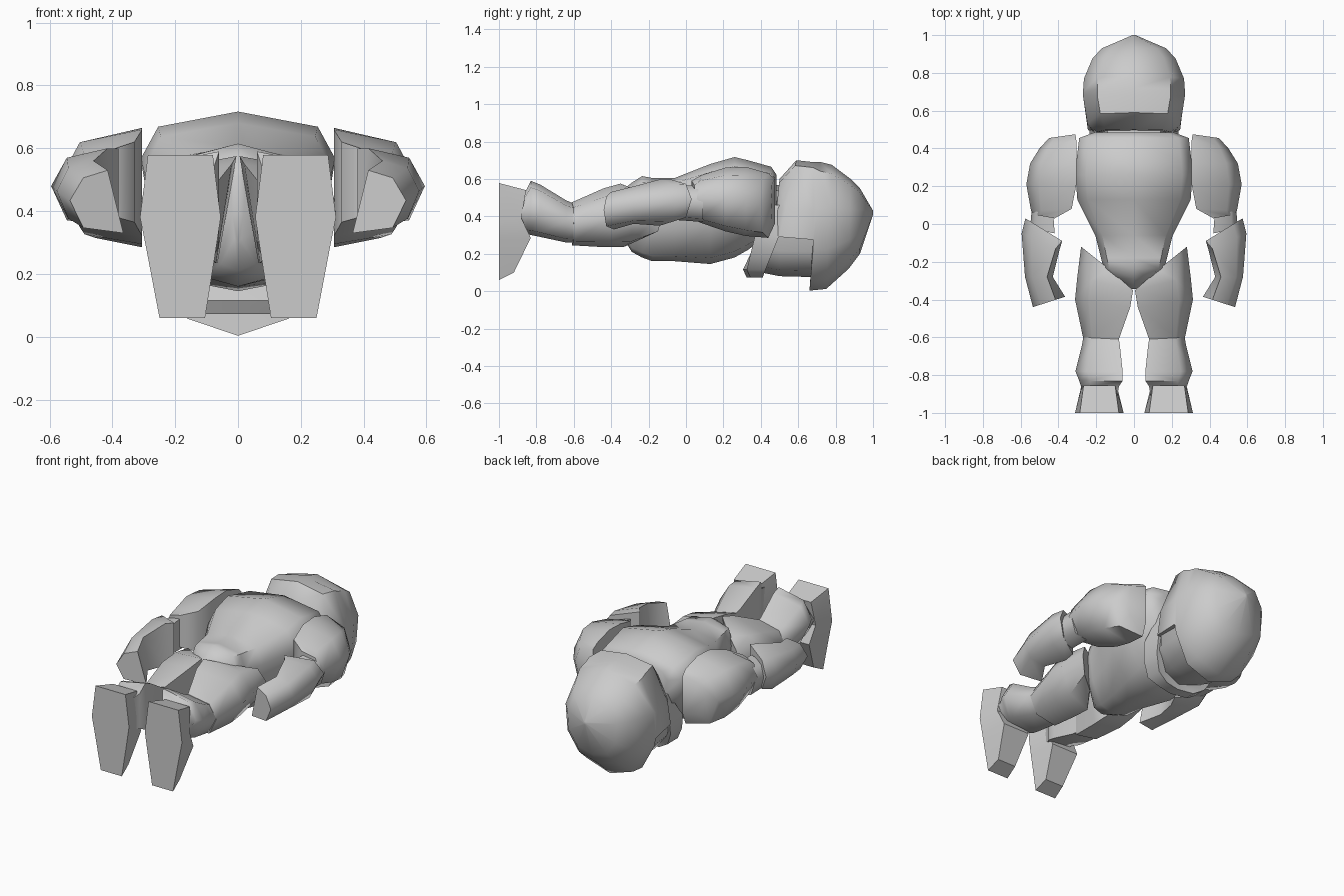
import bpy, bmesh, math

grey = bpy.data.materials.new("plain_grey")
grey.diffuse_color = (0.6, 0.6, 0.6, 1)


def loft(name, rings, mirror=False, angle=32):
    """Skin a closed solid through rings of points with equal counts."""
    bm = bmesh.new()
    loops = [[bm.verts.new(p) for p in r] for r in rings]
    n = len(loops[0])
    for a, b in zip(loops, loops[1:]):
        for i in range(n):
            j = (i + 1) % n
            bm.faces.new((a[i], a[j], b[j], b[i]))
    bm.faces.new(loops[0])
    bm.faces.new(loops[-1])
    bmesh.ops.recalc_face_normals(bm, faces=bm.faces)
    me = bpy.data.meshes.new(name)
    bm.to_mesh(me)
    bm.free()
    ob = bpy.data.objects.new(name, me)
    bpy.context.collection.objects.link(ob)
    me.materials.append(grey)
    if mirror:
        ob.modifiers.new("mirror", "MIRROR").use_mirror_merge = False
    bpy.ops.object.select_all(action='DESELECT')
    ob.select_set(True)
    bpy.context.view_layer.objects.active = ob
    bpy.ops.object.shade_smooth_by_angle(angle=math.radians(angle))
    return ob


def symmetric(half):
    """Close a half outline (first and last point on the centre line)."""
    return half + [(-x, y, z) for x, y, z in half[-2:0:-1]]


def limb(y_in, y_out, x_in, x_out, z_lo, z_hi, up=0, low=0, ridge=0.75, drop=0.12):
    """Section with an inner side (shifted by up/low) and a ridge along the outer side."""
    w, h = x_out - x_in, z_hi - z_lo
    xz = [(up / w, z_hi), (ridge, z_hi - drop * h), (1, z_lo + 0.52 * h),
          (ridge, z_lo + drop * 0.7 * h), (low / w, z_lo)]
    return [(x_in + f * w, y_in + f * (y_out - y_in), z) for f, z in xz]


def helmet_ring(y_lo, y_hi, w, z_lo, z_hi, round_low=1):
    m, h = 0.42, z_hi - z_lo
    pts = [(0, z_hi), (0.72 * w, z_hi - 0.07 * h), (w, m + 0.04 * h),
           ((0.99 - 0.04 * round_low) * w, z_lo + 0.32 * round_low * h),
           (0.6 * w, z_lo + 0.08 * round_low * h), (0, z_lo)]
    return symmetric([(x, y_lo + (y_hi - y_lo) * (z - z_lo) / h, z) for x, z in pts])


def torso_ring(y, w, z_lo, z_hi, bulge=0.1):
    h = z_hi - z_lo
    return symmetric([(0, y, z_hi), (0.82 * w, y, z_hi - bulge * h),
                      (w, y, z_hi - 0.28 * h), (0.9 * w, y, z_lo + 0.38 * h),
                      (0.55 * w, y, z_lo + 0.06 * h), (0, y, z_lo)])


def block(z, w, y_lo, y_hi, bow=0.0):
    """Level slice of a centred block, bowed along its middle."""
    return symmetric([(0, y_hi + bow, z), (w, y_hi, z), (w, y_lo, z), (0, y_lo + bow, z)])


# Head shell: nape rim, open cheeks, brow, crown
loft("helmet", [helmet_ring(*r) for r in (
    (0.47, 0.50, 0.21, 0.30, 0.60, 0), (0.50, 0.59, 0.247, 0.29, 0.70, 0),
    (0.68, 0.68, 0.27, 0.275, 0.69, 0), (0.66, 0.72, 0.27, 0.003, 0.69),
    (0.75, 0.78, 0.265, 0.012, 0.675), (0.87, 0.88, 0.22, 0.12, 0.60),
    (0.93, 0.93, 0.17, 0.20, 0.55), (1.0, 1.0, 0.008, 0.41, 0.43))], angle=50)
loft("face", [helmet_ring(*r) for r in (
    (0.40, 0.47, 0.19, 0.10, 0.50), (0.50, 0.52, 0.235, 0.08, 0.50),
    (0.69, 0.69, 0.25, 0.075, 0.50))], angle=50)
loft("jaw_guard", [block(0.072, 0.10, 0.345, 0.41, -0.02), block(0.115, 0.17, 0.325, 0.425, -0.02),
                   block(0.20, 0.215, 0.345, 0.46), block(0.30, 0.235, 0.37, 0.50),
                   block(0.46, 0.21, 0.475, 0.53)])
loft("neck", [torso_ring(0.38, 0.17, 0.27, 0.58), torso_ring(0.56, 0.17, 0.25, 0.56)])

# Body tapering from chest to crotch
loft("torso", [torso_ring(*r) for r in (
    (0.485, 0.21, 0.36, 0.62), (0.455, 0.29, 0.31, 0.665), (0.33, 0.305, 0.22, 0.70),
    (0.26, 0.31, 0.18, 0.717, 0.09), (0.13, 0.30, 0.145, 0.68, 0.08),
    (-0.06, 0.205, 0.16, 0.605, 0.06), (-0.18, 0.175, 0.16, 0.605, 0.06),
    (-0.235, 0.16, 0.18, 0.615, 0.08), (-0.29, 0.10, 0.21, 0.58), (-0.345, 0.02, 0.30, 0.535))],
     angle=60)

# Arms
loft("upper_arm", [limb(*r) for r in (
    (0.475, 0.455, 0.31, 0.45, 0.36, 0.60), (0.44, 0.40, 0.305, 0.50, 0.285, 0.63),
    (0.32, 0.32, 0.305, 0.55, 0.295, 0.665), (0.21, 0.21, 0.305, 0.57, 0.32, 0.66),
    (0.08, 0.07, 0.33, 0.545, 0.365, 0.62), (0.03, 0.05, 0.42, 0.53, 0.39, 0.59))], True, 62)
loft("elbow", [limb(0.09, 0.09, 0.43, 0.54, 0.37, 0.57), limb(-0.05, -0.02, 0.42, 0.55, 0.38, 0.56)],
     True, 62)
loft("forearm", [limb(*r) for r in (
    (-0.09, 0.03, 0.38, 0.575, 0.375, 0.60), (-0.14, -0.05, 0.395, 0.595, 0.35, 0.60, 0.02),
    (-0.28, -0.28, 0.43, 0.577, 0.36, 0.56, 0.03), (-0.385, -0.44, 0.365, 0.535, 0.33, 0.53, 0.05))],
     True, 62)

# Legs
loft("thigh", [limb(*r) for r in (
    (-0.24, -0.12, 0.13, 0.28, 0.30, 0.53), (-0.35, -0.28, 0.005, 0.30, 0.235, 0.575, 0, 0.06),
    (-0.44, -0.40, 0.02, 0.312, 0.235, 0.55, 0, 0.05), (-0.61, -0.60, 0.08, 0.27, 0.245, 0.475))],
     True, 62)
loft("shin", [limb(*r) for r in (
    (-0.58, -0.58, 0.085, 0.265, 0.26, 0.46), (-0.64, -0.64, 0.075, 0.275, 0.26, 0.485),
    (-0.78, -0.78, 0.06, 0.31, 0.29, 0.57), (-0.83, -0.83, 0.06, 0.29, 0.30, 0.59),
    (-0.86, -0.86, 0.08, 0.28, 0.31, 0.53), (-0.92, -0.92, 0.09, 0.27, 0.33, 0.52))], True, 62)


def foot_slice(z_sole, z_top, x_in, x_out, y_top, inset):
    return [(x_in, -1, z_sole), (x_out, -1, z_sole),
            (x_out - inset, y_top, z_top), (x_in + inset, y_top, z_top)]


# Feet: flat soles on the end plane, toes pointing down
loft("foot", [foot_slice(*r) for r in (
    (0.578, 0.54, 0.08, 0.287, -0.855, 0.02), (0.38, 0.39, 0.055, 0.312, -0.88, 0.03),
    (0.28, 0.285, 0.07, 0.292, -0.83, 0.02), (0.06, 0.10, 0.105, 0.25, -0.92, 0.01))], True)
